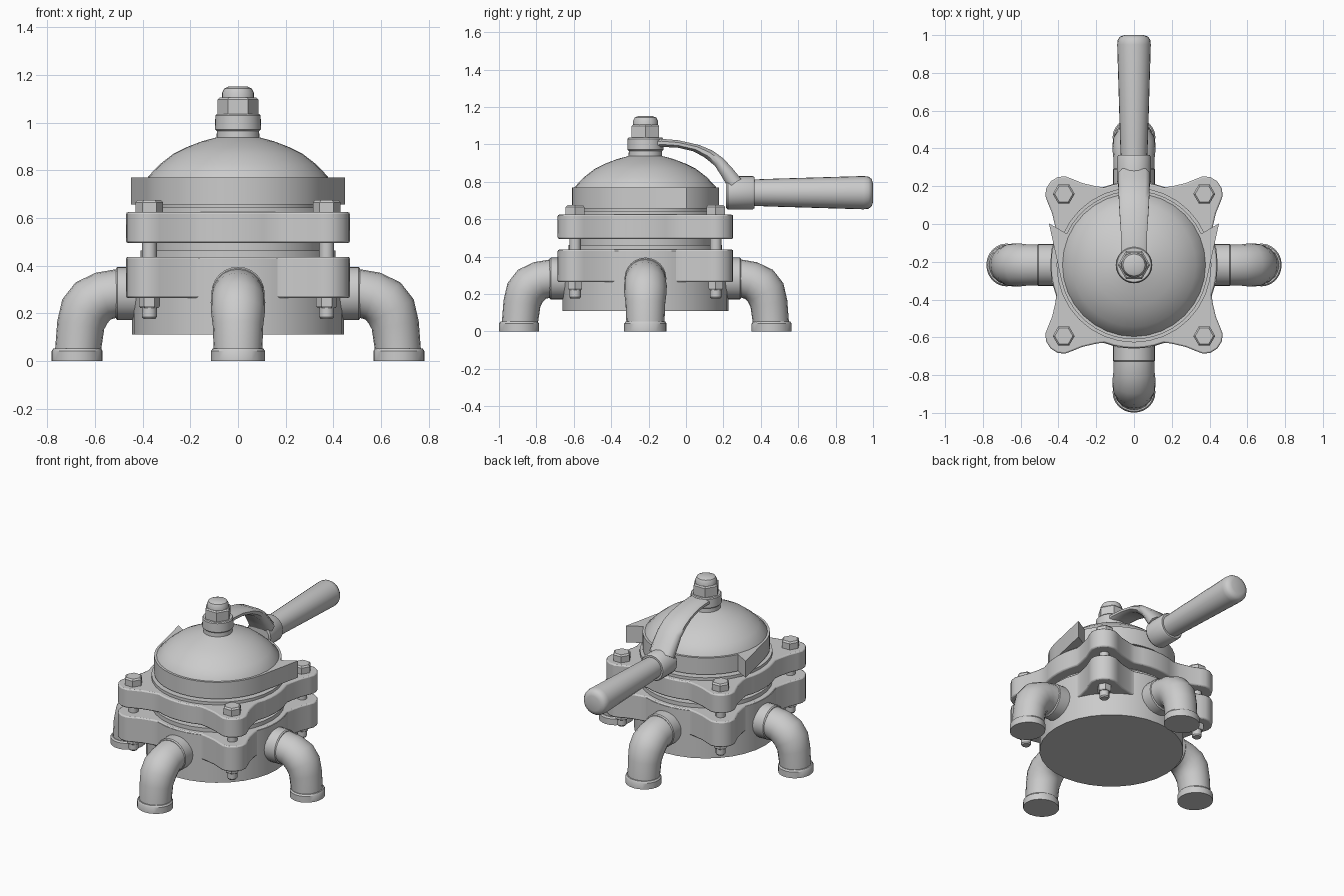
import bpy, bmesh
from math import sin, cos, pi, radians
from mathutils import Matrix, Vector

if "Cube" in bpy.data.objects:
    bpy.data.objects.remove(bpy.data.objects["Cube"])

CY = -0.217                       # y of the pump's main axis
AXIS = Matrix.Translation((0, CY, 0))


def loft(name, rings, mat=AXIS, bevel=0.0, angle=35):
    """Skin a list of equal-sized point rings and cap both ends."""
    bm = bmesh.new()
    vs = [[bm.verts.new(mat @ Vector(p)) for p in r] for r in rings]
    n = len(vs[0])
    for a, b in zip(vs, vs[1:]):
        for i in range(n):
            j = (i + 1) % n
            bm.faces.new((a[i], a[j], b[j], b[i]))
    bm.faces.new(vs[0][::-1])
    bm.faces.new(vs[-1])
    bmesh.ops.recalc_face_normals(bm, faces=bm.faces[:])
    for f in bm.faces:
        f.smooth = True
    me = bpy.data.meshes.new(name)
    bm.to_mesh(me)
    bm.free()
    me.set_sharp_from_angle(angle=radians(angle))
    ob = bpy.data.objects.new(name, me)
    bpy.context.collection.objects.link(ob)
    if bevel:
        m = ob.modifiers.new("bevel", 'BEVEL')
        m.width, m.segments, m.limit_method = bevel, 2, 'ANGLE'
        m.angle_limit = radians(50)
    return ob


def lathe(name, profile, n=32, mat=AXIS, **kw):
    """Revolve (radius, height) points about local z."""
    return loft(name, [[(r * cos(2 * pi * i / n), r * sin(2 * pi * i / n), z)
                        for i in range(n)] for r, z in profile], mat, **kw)


def prism(name, outline, z0, z1, **kw):
    return loft(name, [[(x, y, z) for x, y in outline] for z in (z0, z1)], **kw)


def arc(r, a0, a1, n):
    return [(r * cos(radians(a0 + (a1 - a0) * i / n)),
             r * sin(radians(a0 + (a1 - a0) * i / n))) for i in range(n + 1)]


# Flange outline: circle with four flared bolt ears on the diagonals
half_ear = [(.436, .153), (.50, .113), (.555, .09), (.59, .074), (.615, .043)]
ear = [(u, -v) for u, v in half_ear] + [(.625, 0)] + half_ear[::-1]
flange = []
for k in range(4):
    a = radians(45 + 90 * k)
    flange += [(u * cos(a) - v * sin(a), u * sin(a) + v * cos(a)) for u, v in ear]
    flange += arc(.44, 45 + 90 * k + 24, 45 + 90 * k + 66, 6)

# Body, flanges and the discs between them
lathe("base_body", [(.444, .11), (.444, .43)])
prism("lower_flange", flange, .264, .437, bevel=.008)
lathe("lower_disc", [(.41, .42), (.41, .463)])
lathe("middle_disc", [(.365, .45), (.365, .51)])
prism("upper_flange", flange, .495, .624, bevel=.008)
lathe("upper_disc", [(.41, .61), (.41, .643)])
lathe("lid_core", [(.35, .63), (.35, .67)])

# Lid collar with two stop lugs, and the dome above
collar = arc(.393, 192, 348, 20) + [(.45, .22)] + arc(.393, 25, 155, 16) + [(-.45, .22)]
prism("lid_collar", collar, .657, .77)
lathe("dome", [(.38, .765), (.378, .773), (.327, .826), (.27, .87), (.215, .897),
               (.15, .922), (.09, .938), (.088, .98)])

# Spindle nut and cap
lathe("lever_hub", [(.09, .965), (.097, .972), (.095, 1.03), (.09, 1.036)])
lathe("spindle_nut", [(.085, 1.03), (.085, 1.098), (.076, 1.106)], n=6, angle=20)
lathe("spindle_cap", [(.067, 1.09), (.067, 1.125), (.058, 1.143), (.04, 1.151)], n=24)

# Bolts through the ears
for i, (sx, sy) in enumerate([(1, 1), (-1, 1), (-1, -1), (1, -1)]):
    m = AXIS @ Matrix.Translation((.372 * sx, .376 * sy, 0))
    lathe(f"bolt_head_{i}", [(.058, .62), (.058, .665), (.048, .675)], n=6, mat=m, angle=20)
    lathe(f"bolt_shank_{i}", [(.025, .176), (.031, .184), (.031, .64)], n=12, mat=m)
    lathe(f"bolt_nut_{i}", [(.038, .222), (.044, .23), (.044, .27)], n=6, mat=m, angle=20)

# Four elbow pipes: path points are (out, height, pitch in degrees, radius)
elbow = [(.40, .283, 0, .102), (.51, .283, 0, .102), (.565, .272, 18, .103),
         (.612, .247, 40, .108), (.643, .208, 62, .107), (.66, .15, 80, .1),
         (.672, .04, 87, .096)]
N = 20
for k in range(4):
    m = AXIS @ Matrix.Rotation(k * pi / 2, 4, 'Z')
    rings = []
    for d, h, pitch, r in elbow:
        p = radians(pitch)
        rings.append([(d + r * sin(t) * sin(p), 1.06 * r * cos(t), h + r * sin(t) * cos(p))
                      for t in (2 * pi * i / N for i in range(N))])
    loft(f"elbow_pipe_{k}", rings, m)
    lathe(f"pipe_socket_{k}", [(.112, .38), (.112, .505), (.106, .512)], n=24,
          mat=m @ Matrix.Translation((0, 0, .283)) @ Matrix.Rotation(pi / 2, 4, 'Y'))
    lathe(f"pipe_foot_{k}", [(.107, 0), (.107, .042), (.1, .052)], n=24,
          mat=m @ Matrix.Translation((.675, 0, 0)) @ Matrix.Diagonal((1, 1.06, 1, 1)))

# Curved lever arm: (y top, z top, y bottom, z bottom, half width)
arm = [(-.20, 1.03, -.20, .975, .07), (-.13, 1.03, -.13, .987, .07),
       (-.04, 1.022, -.04, .982, .07), (.07, .997, .04, .963, .076),
       (.14, .968, .10, .93, .08), (.20, .925, .155, .885, .082),
       (.25, .87, .19, .83, .084), (.295, .815, .225, .77, .084)]
rings = []
for yt, zt, yb, zb, w in arm:
    section = [(-w, .3), (-.72 * w, 0), (.72 * w, 0), (w, .3), (w, .7), (.72 * w, 1),
               (-.72 * w, 1), (-w, .7)]
    rings.append([(x, yt + (yb - yt) * t, zt + (zb - zt) * t) for x, t in section])
loft("lever_arm", rings, Matrix(), angle=50)

# Socket and grip along +y
grip = Matrix.Translation((0, 0, .742)) @ Matrix.Rotation(-pi / 2, 4, 'X')
lathe("grip_socket", [(.082, .214), (.09, .225), (.09, .355), (.083, .366)], n=20, mat=grip)
lathe("grip", [(.07, .35), (.074, .45), (.089, .95), (.086, .975), (.074, .992), (.05, 1.0)],
      n=24, mat=grip, angle=50)
